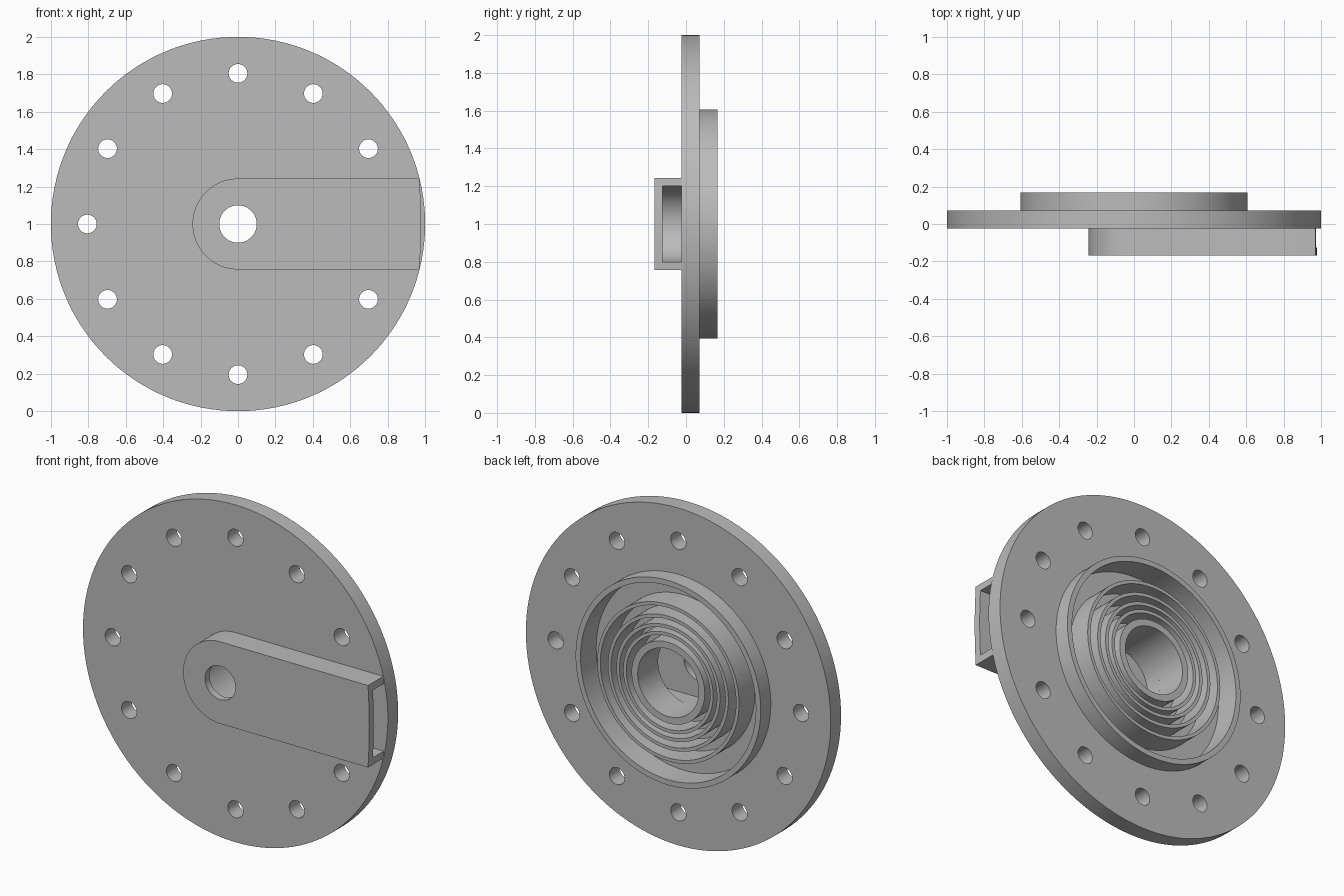
import bpy, bmesh
from math import sin, cos, pi, radians, sqrt

cube = bpy.data.objects.get("Cube")
if cube:
    bpy.data.objects.remove(cube, do_unlink=True)

grey = bpy.data.materials.new("plain_grey")
grey.use_nodes = True
grey.diffuse_color = (0.5, 0.5, 0.5, 1)
grey.node_tree.nodes["Principled BSDF"].inputs["Base Color"].default_value = grey.diffuse_color

CZ = 1.0                                    # height of the axis
FRONT, FACE, BACK, RIM = -0.167, -0.024, 0.072, 0.167
FLOOR = 0.02                                # bottom of the ring grooves


def finish(name, bm):
    bmesh.ops.recalc_face_normals(bm, faces=bm.faces)
    mesh = bpy.data.meshes.new(name)
    bm.to_mesh(mesh)
    bm.free()
    mesh.materials.append(grey)
    obj = bpy.data.objects.new(name, mesh)
    bpy.context.collection.objects.link(obj)
    return obj


def prism(bm, outline, y0, y1):
    """Extrude an (x, z) outline along y."""
    face = bm.faces.new([bm.verts.new((x, y0, z + CZ)) for x, z in outline])
    moved = bmesh.ops.extrude_face_region(bm, geom=[face])["geom"]
    verts = [v for v in moved if isinstance(v, bmesh.types.BMVert)]
    bmesh.ops.translate(bm, vec=(0, y1 - y0, 0), verts=verts)


def circle(r, cx=0, cz=0, n=48):
    return [(cx + r * cos(2 * pi * i / n), cz + r * sin(2 * pi * i / n)) for i in range(n)]


def slot(r, end, bulge=0.0):
    """Half-round left end, slightly bowed right end."""
    n = 48
    pts = [(r * cos(pi / 2 + pi * i / n), r * sin(pi / 2 + pi * i / n)) for i in range(n + 1)]
    return pts + [(end + bulge * (1 - t * t), r * t) for t in (-1, -0.5, 0, 0.5, 1)]


def lathe(name, profile, n=128):
    """Turn a closed (radius, y) profile about the y axis."""
    bm = bmesh.new()
    rings = [[bm.verts.new((r * cos(2 * pi * i / n), y, CZ + r * sin(2 * pi * i / n)))
              for r, y in profile] for i in range(n)]
    m = len(profile)
    for i in range(n):
        a, b = rings[i], rings[(i + 1) % n]
        for j in range(m):
            k = (j + 1) % m
            bm.faces.new((a[j], a[k], b[k], b[j]))
    return finish(name, bm)


def cut(target, cutter):
    mod = target.modifiers.new("cut", "BOOLEAN")
    mod.operation, mod.solver, mod.object = "DIFFERENCE", "EXACT", cutter
    bpy.context.view_layer.objects.active = target
    bpy.ops.object.modifier_apply(modifier=mod.name)
    bpy.data.objects.remove(cutter, do_unlink=True)


def smooth(obj):
    bpy.ops.object.select_all(action="DESELECT")
    obj.select_set(True)
    bpy.context.view_layer.objects.active = obj
    bpy.ops.object.shade_smooth_by_angle(angle=radians(30))


# Flange with raised rim, concentric thin walls and a central bore
profile = [(0.2, FACE), (1.0, FACE), (1.0, BACK), (0.607, BACK), (0.607, RIM),
           (0.575, RIM), (0.575, FLOOR)]
for r in (0.465, 0.395, 0.34, 0.295):
    profile += [(r, FLOOR), (r, RIM), (r - 0.02, RIM), (r - 0.02, FLOOR)]
profile += [(0.24, FLOOR), (0.24, RIM), (0.2, RIM)]
flange = lathe("flange", profile)

# Bolt holes
bm = bmesh.new()
for i in range(12):
    a = 2 * pi * i / 12
    prism(bm, circle(0.05, 0.805 * cos(a), 0.805 * sin(a), 32), FACE - 0.1, BACK + 0.1)
cut(flange, finish("bolt_hole_cutter", bm))
smooth(flange)

# Channel housing: hollow, open at its outer end and towards the flange
bm = bmesh.new()
prism(bm, slot(0.243, 0.97, 0.008), FRONT, FACE)
housing = finish("channel_housing", bm)
bm = bmesh.new()
prism(bm, slot(0.2, 1.2), FRONT + 0.042, FACE + 0.1)
cut(housing, finish("channel_cutter", bm))

# Round opening in the housing front
bm = bmesh.new()
prism(bm, circle(0.1), FRONT - 0.1, FACE + 0.1)
cut(housing, finish("opening_cutter", bm))
smooth(housing)
